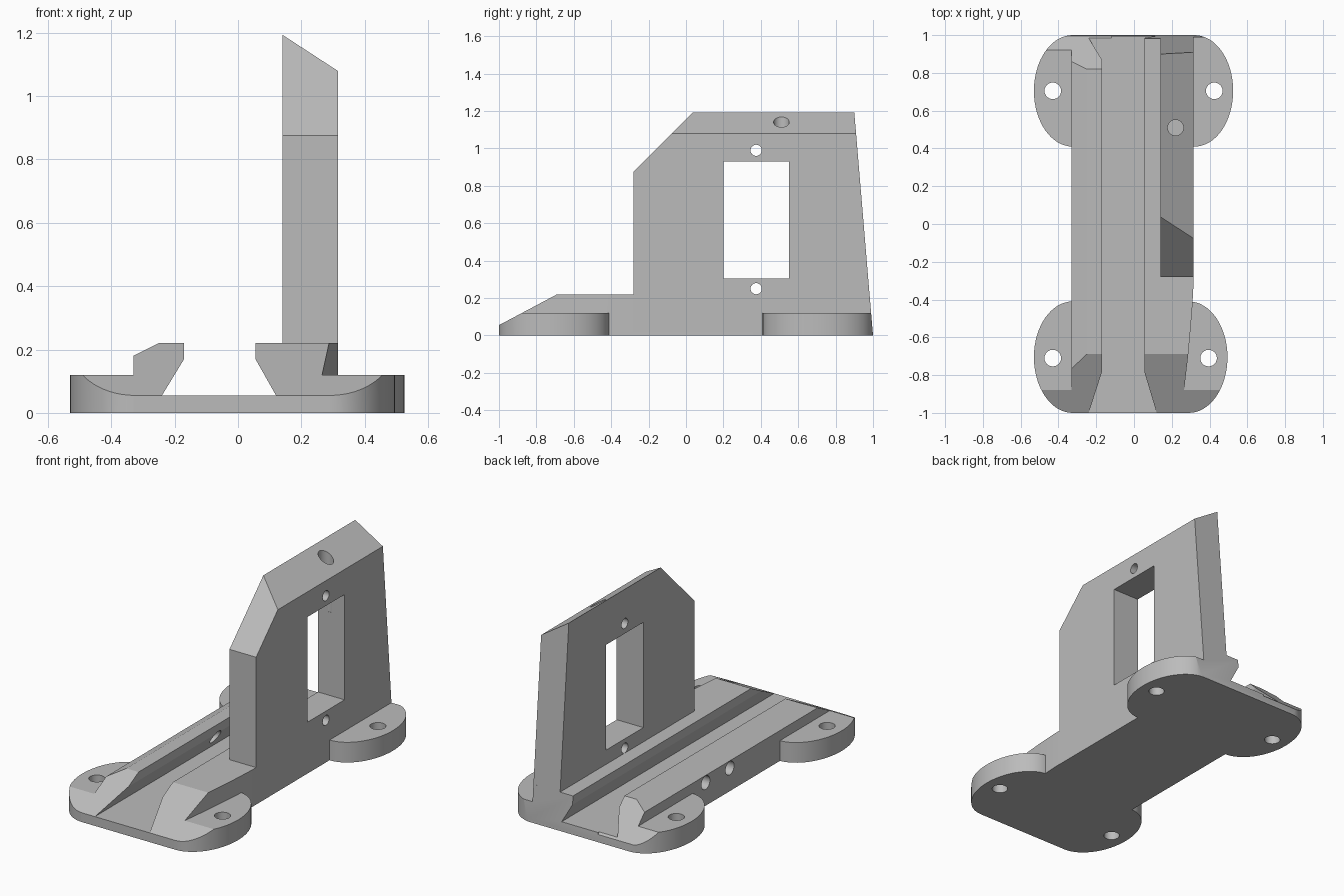
import bpy, bmesh
from math import cos, sin, pi
from mathutils import Vector

if "Cube" in bpy.data.objects:
    bpy.data.objects.remove(bpy.data.objects["Cube"], do_unlink=True)

grey = bpy.data.materials.new("plain_grey")
grey.use_nodes = True
colour = (0.5, 0.5, 0.5, 1)
grey.diffuse_color = colour
grey.node_tree.nodes["Principled BSDF"].inputs["Base Color"].default_value = colour


def prism(name, pts, axis, lo, hi):
    """Extrude a closed 2D outline along one axis."""
    def place(p, a):
        return {"X": (a, p[0], p[1]), "Y": (p[0], a, p[1]), "Z": (p[0], p[1], a)}[axis]
    bm = bmesh.new()
    bottom = [bm.verts.new(place(p, lo)) for p in pts]
    top = [bm.verts.new(place(p, hi)) for p in pts]
    bm.faces.new(bottom)
    bm.faces.new(top[::-1])
    for i in range(len(pts)):
        j = (i + 1) % len(pts)
        bm.faces.new((bottom[i], top[i], top[j], bottom[j]))
    bmesh.ops.recalc_face_normals(bm, faces=bm.faces)
    mesh = bpy.data.meshes.new(name)
    bm.to_mesh(mesh)
    bm.free()
    mesh.materials.append(grey)
    obj = bpy.data.objects.new(name, mesh)
    bpy.context.collection.objects.link(obj)
    return obj


def combine(target, tool, operation):
    """Apply a boolean and discard the tool."""
    mod = target.modifiers.new("combine", "BOOLEAN")
    mod.operation, mod.object, mod.solver = operation, tool, "EXACT"
    bpy.context.view_layer.objects.active = target
    bpy.ops.object.modifier_apply(modifier=mod.name)
    bpy.data.objects.remove(tool, do_unlink=True)


def circle(cx, cy, r, n=24):
    return [(cx + r * cos(2 * pi * i / n), cy + r * sin(2 * pi * i / n)) for i in range(n)]


# Base with a dovetail channel between two rails
section = [(-0.33, 0), (0.315, 0), (0.315, 0.22), (0.055, 0.22), (0.055, 0.17),
           (0.12, 0.055), (-0.24, 0.055), (-0.17, 0.17), (-0.17, 0.22),
           (-0.25, 0.22), (-0.33, 0.18)]
bracket = prism("mounting_bracket", section, "Y", -1, 1)

# Tapered outer side of the front end
taper = [(0.316, -0.3), (0.308, -0.45), (0.298, -0.57), (0.286, -0.7), (0.265, -0.88),
         (0.25, -1.1), (0.5, -1.1), (0.5, -0.3)]
combine(bracket, prism("taper_cutter", taper, "Z", -0.1, 0.4), "DIFFERENCE")

# Four rounded ears
for side, cx, cy in ((-1, 0.325, -0.705), (1, 0.29, -0.705), (-1, 0.325, 0.705), (1, 0.32, 0.705)):
    arc = [(side * (cx + 0.205 * cos(t)), cy + 0.295 * sin(t))
           for t in (-pi / 2 + pi * i / 32 for i in range(33))]
    inner = side * (cx - 0.06)
    outline = arc + [(inner, cy + 0.295), (inner, cy - 0.295)]
    combine(bracket, prism("ear", outline, "Z", 0, 0.12), "UNION")

# Upright wall with a sloping top
wall = prism("upright_wall", [(-0.28, 0.02), (-0.28, 0.875), (0.04, 1.195), (0.9, 1.195), (0.998, 0.02)],
             "X", 0.14, 0.315)
top_cut = prism("top_cutter", [(0.04, 1.258), (0.14, 1.193), (0.415, 1.014), (0.415, 1.4), (0.04, 1.4)],
                "Y", -0.5, 1.2)
combine(wall, top_cut, "DIFFERENCE")
combine(bracket, wall, "UNION")

# Front ramp, left rear ramp and leaning back face
front_ramp = [(-1.1, 0.002), (-0.65, 0.241), (-0.65, 0.5), (-1.1, 0.5)]
rear_ramp = [(0.79, 0.25), (1.1, -0.06), (1.1, 0.5), (0.79, 0.5)]
back_lean = [(1.01, -0.12), (0.874, 1.5), (1.3, 1.5), (1.3, -0.12)]
combine(bracket, prism("front_ramp_cutter", front_ramp, "X", -0.8, 0.8), "DIFFERENCE")
combine(bracket, prism("rear_ramp_cutter", rear_ramp, "X", -0.8, -0.12), "DIFFERENCE")
combine(bracket, prism("back_cutter", back_lean, "X", -0.8, 0.8), "DIFFERENCE")

# Window and its two screw holes
window = [(0.2, 0.305), (0.55, 0.305), (0.55, 0.93), (0.2, 0.93)]
combine(bracket, prism("window_cutter", window, "X", 0.1, 0.4), "DIFFERENCE")
for z in (0.25, 0.99):
    combine(bracket, prism("screw_cutter", circle(0.375, z, 0.03), "X", 0, 0.4), "DIFFERENCE")

# Vertical hole in the wall top, opening into the window
combine(bracket, prism("top_hole_cutter", circle(0.22, 0.51, 0.042), "Z", 0.8, 1.4), "DIFFERENCE")

# Ear holes
for x, y in ((-0.43, -0.71), (0.395, -0.71), (-0.43, 0.705), (0.425, 0.705)):
    combine(bracket, prism("ear_hole_cutter", circle(x, y, 0.044), "Z", -0.1, 0.3), "DIFFERENCE")

# Two cross holes through the left rail
for y in (0.06, 0.287):
    combine(bracket, prism("rail_hole_cutter", circle(y, 0.137, 0.04), "X", -0.5, -0.1), "DIFFERENCE")

bpy.ops.object.select_all(action="DESELECT")
bracket.select_set(True)
bpy.context.view_layer.objects.active = bracket
bpy.ops.object.shade_smooth_by_angle(angle=0.35)
